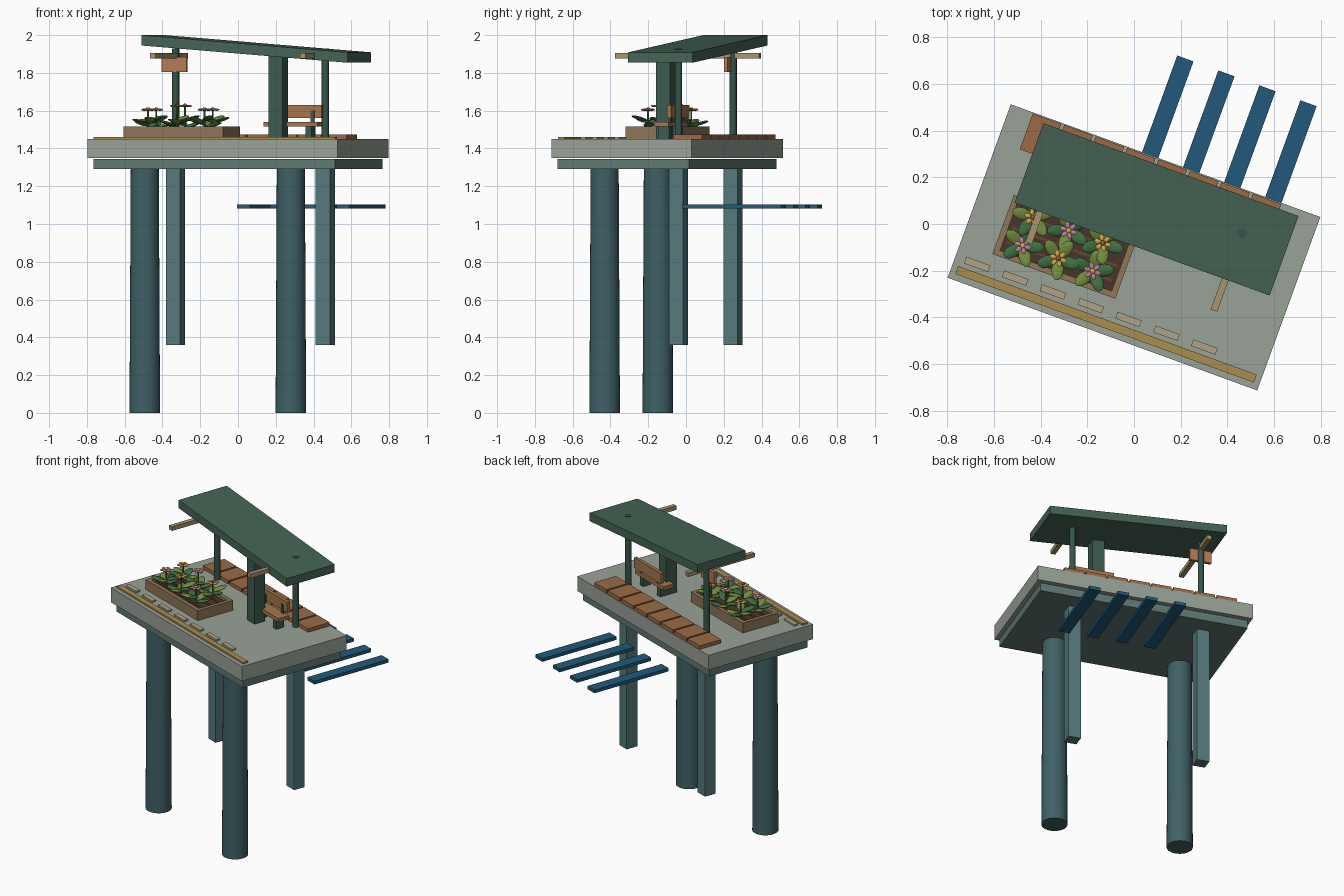
import bpy, bmesh, random
from math import radians, cos, sin, pi
from mathutils import Matrix, Vector

if "Cube" in bpy.data.objects:
    bpy.data.objects.remove(bpy.data.objects["Cube"])

random.seed(4)
# the whole stand is turned 20 degrees; parts are modelled in its own straight axes
FRAME = Matrix.Translation((0, -0.10, 0)) @ Matrix.Rotation(radians(-20), 4, 'Z')
MATS = {}


def material(hexcol):
    if hexcol not in MATS:
        rgb = [int(hexcol[i:i + 2], 16) / 255 for i in (0, 2, 4)]
        m = bpy.data.materials.new("paint_" + hexcol)
        m.diffuse_color = [c / 12.92 if c < 0.04 else ((c + 0.055) / 1.055) ** 2.4 for c in rgb] + [1]
        m.use_nodes = True
        m.node_tree.nodes["Principled BSDF"].inputs["Base Color"].default_value = m.diffuse_color
        MATS[hexcol] = m
    return MATS[hexcol]


def finish(name, bm, col, smooth=False):
    me = bpy.data.meshes.new(name)
    bm.to_mesh(me)
    bm.free()
    ob = bpy.data.objects.new(name, me)
    bpy.context.collection.objects.link(ob)
    me.materials.append(material(col))
    ob.matrix_world = FRAME
    if smooth:
        bpy.ops.object.select_all(action='DESELECT')
        ob.select_set(True)
        bpy.context.view_layer.objects.active = ob
        bpy.ops.object.shade_smooth_by_angle(angle=radians(40))
    return ob


def add_box(bm, u, v, z):
    lo, hi = Vector((u[0], v[0], z[0])), Vector((u[1], v[1], z[1]))
    m = Matrix.Translation((lo + hi) / 2) @ Matrix.Diagonal((*(hi - lo), 1))
    return bmesh.ops.create_cube(bm, size=1, matrix=m)['verts']


def box(name, u, v, z, col):
    bm = bmesh.new()
    add_box(bm, u, v, z)
    return finish(name, bm, col)


def around(c, size):
    return (c - size / 2, c + size / 2)


def add_rod(bm, u, v, z, r1, r2, n):
    bmesh.ops.create_cone(bm, cap_ends=True, segments=n, radius1=r1, radius2=r2, depth=z[1] - z[0],
                          matrix=Matrix.Translation((u, v, sum(z) / 2)))


def rod(name, u, v, z, r1, r2, col, n=32):
    bm = bmesh.new()
    add_rod(bm, u, v, z, r1, r2, n)
    return finish(name, bm, col, True)


def add_blob(bm, mat, size, seg=10, rings=6):
    bmesh.ops.create_uvsphere(bm, u_segments=seg, v_segments=rings, radius=1,
                              matrix=mat @ Matrix.Diagonal((*size, 1)))


# platform and its lower slab
box("platform", (-0.705, 0.705), (-0.395, 0.395), (1.35, 1.45), "98A297")
box("under_slab", (-0.68, 0.68), (-0.37, 0.37), (1.29, 1.345), "5F7873")

# front round columns and rear square hangers
for side, u in (("left", -0.447), ("right", 0.376)):
    rod(side + "_column", u, -0.215, (0, 1.345), 0.081, 0.074, "3F6166")
for side, u in (("left", -0.43), ("right", 0.414)):
    box(side + "_hanging_pier", around(u, 0.08), around(0.215, 0.08), (0.36, 1.29), "557A7B")
    # roof posts stand above the piers, each with a wooden cross beam
    rod(side + "_roof_post", u, 0.215, (1.45, 1.928), 0.02, 0.02, "35544A", 12)
    box(side + "_cross_beam", around(u, 0.03), (-0.137, 0.366), (1.877, 1.905), "A8956C")

# blue slats reaching out behind the platform
for i in range(4):
    box(f"blue_slat_{i + 1}", around(-0.07 + 0.187 * i, 0.074), (0.276, 0.835), (1.081, 1.103), "215A7C")

# sloping roof
bm = bmesh.new()
for vert in add_box(bm, (-0.546, 0.616), (0.005, 0.367), (1.945, 2.0)):
    vert.co.z -= 0.0785 * (vert.co.x + 0.546)
finish("roof", bm, "456455")

# main roof pillar and hanging plaque
box("roof_pillar", around(0.203, 0.08), around(0.065, 0.08), (1.45, 1.92), "3D5C50")
box("plaque", around(-0.43, 0.14), around(0.2, 0.02), (1.805, 1.885), "B47A55")

# bench
box("bench_seat", (0.115, 0.42), (0.08, 0.16), (1.515, 1.54), "A5764A")
box("bench_back", (0.125, 0.415), (0.15, 0.172), (1.56, 1.63), "A5764A")
for side, u in (("left", 0.18), ("right", 0.365)):
    box(side + "_bench_leg", around(u, 0.035), (0.09, 0.15), (1.45, 1.515), "3D5C50")
    box(side + "_bench_bracket", around(u, 0.02), (0.145, 0.155), (1.535, 1.6), "3D5C50")

# rear boardwalk, edge strip and dashed pavers
for i in range(8):
    box(f"board_{i + 1}", around(-0.538 + 0.1432 * i, 0.13), (0.227, 0.39), (1.448, 1.474), "9C6A44")
box("edge_strip", (-0.68, 0.68), around(-0.35, 0.036), (1.448, 1.461), "A98F4E")
for i in range(7):
    box(f"paver_{i + 1}", around(-0.606 + 0.1725 * i, 0.11), around(-0.298, 0.03), (1.448, 1.461), "B0A488")

# planter walls, soil and furrow ridges
U, V, T = (-0.56, 0.0), (-0.234, 0.034), 0.026
bm = bmesh.new()
for v in ((V[0], V[0] + T), (V[1] - T, V[1])):
    add_box(bm, U, v, (1.45, 1.517))
for u in ((U[0], U[0] + T), (U[1] - T, U[1])):
    add_box(bm, u, (V[0] + T, V[1] - T), (1.45, 1.517))
finish("planter_walls", bm, "8F7757")
box("soil", (U[0] + T, U[1] - T), (V[0] + T, V[1] - T), (1.45, 1.497), "4A352A")
bm = bmesh.new()
for v in (-0.165, -0.1, -0.035):
    add_box(bm, (U[0] + 0.04, U[1] - 0.04), around(v, 0.012), (1.49, 1.502))
finish("soil_ridges", bm, "634636")

# plants: stems, two shades of leaves, alternating flowers
light, dark, stems = bmesh.new(), bmesh.new(), bmesh.new()
petals = {"pink": bmesh.new(), "yellow": bmesh.new()}
hearts = {"pink": bmesh.new(), "yellow": bmesh.new()}
for col, u in enumerate((-0.45, -0.288, -0.132)):
    for row, v in enumerate((-0.156, -0.028)):
        top = 1.625 if col == 1 else 1.605
        add_rod(stems, u, v, (1.49, top), 0.006, 0.005, 8)
        turn = random.uniform(0, 2 * pi)
        for k in range(5):
            m = (Matrix.Translation((u, v, 1.51 + 0.009 * k))
                 @ Matrix.Rotation(turn + k * 2 * pi / 5, 4, 'Z')
                 @ Matrix.Rotation(radians(-16), 4, 'Y') @ Matrix.Translation((0.05, 0, 0)))
            add_blob(light if (k + col + row) % 2 else dark, m, (0.047, 0.027, 0.009))
        kind = "yellow" if (row + col) % 2 else "pink"
        for k in range(6):
            a = k * pi / 3
            add_blob(petals[kind], Matrix.Translation((u + 0.023 * cos(a), v + 0.023 * sin(a), top))
                     @ Matrix.Rotation(a, 4, 'Z'), (0.016, 0.011, 0.006), 8, 5)
        add_blob(hearts[kind], Matrix.Translation((u, v, top + 0.004)), (0.012, 0.012, 0.009), 8, 5)
finish("stems", stems, "4A7A3C", True)
finish("light_leaves", light, "728C3E", True)
finish("dark_leaves", dark, "3C6E40", True)
finish("pink_petals", petals["pink"], "C07FA0", True)
finish("yellow_petals", petals["yellow"], "D3A650", True)
finish("pink_flower_hearts", hearts["pink"], "D8B050", True)
finish("yellow_flower_hearts", hearts["yellow"], "8A5A30", True)
